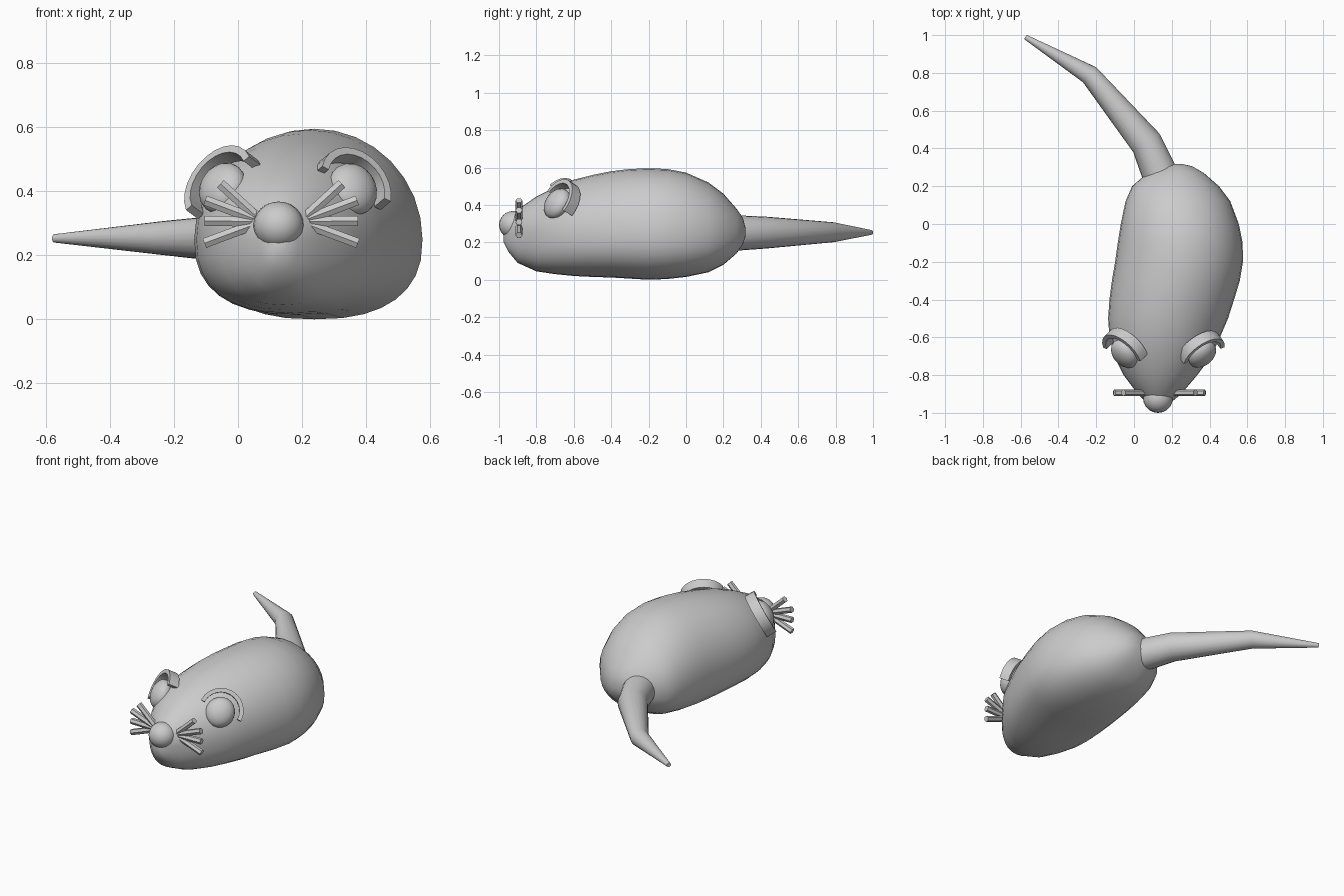
import bpy, bmesh, math
from mathutils import Vector, Matrix

if "Cube" in bpy.data.objects:
    bpy.data.objects.remove(bpy.data.objects["Cube"])


def finish(name, bm, angle=50):
    bmesh.ops.recalc_face_normals(bm, faces=bm.faces)
    me = bpy.data.meshes.new(name)
    bm.to_mesh(me)
    bm.free()
    ob = bpy.data.objects.new(name, me)
    bpy.context.collection.objects.link(ob)
    bpy.ops.object.select_all(action='DESELECT')
    ob.select_set(True)
    bpy.context.view_layer.objects.active = ob
    bpy.ops.object.shade_smooth_by_angle(angle=math.radians(angle))
    return ob


def loft(name, rings, angle=50):
    bm = bmesh.new()
    vs = [[bm.verts.new(p) for p in r] for r in rings]
    n = len(vs[0])
    for a, b in zip(vs, vs[1:]):
        for i in range(n):
            j = (i + 1) % n
            bm.faces.new((a[i], a[j], b[j], b[i]))
    bm.faces.new(vs[0])
    bm.faces.new(vs[-1])
    return finish(name, bm, angle)


def tube(name, pts, radii, sides, angle=50):
    pts = [Vector(p) for p in pts]
    rings = []
    for k, p in enumerate(pts):
        d = (pts[min(k + 1, len(pts) - 1)] - pts[max(k - 1, 0)]).normalized()
        ref = Vector((0, 0, 1)) if abs(d.z) < 0.9 else Vector((0, 1, 0))
        u = d.cross(ref).normalized()
        w = u.cross(d)
        rings.append([p + radii[k] * (u * math.cos(t) + w * math.sin(t))
                      for t in (math.tau * i / sides for i in range(sides))])
    return loft(name, rings, angle)


def ellipsoid(name, frame, scale, centre):
    bm = bmesh.new()
    bmesh.ops.create_uvsphere(bm, u_segments=20, v_segments=12, radius=1)
    bm.transform(Matrix.Translation(centre) @ frame @ Matrix.Diagonal((*scale, 1)))
    return finish(name, bm)


# Body: cross-sections along y as (y, left, right, bottom, top)
sections = [
    (-.975, .11, .15, .20, .25), (-.95, .07, .19, .15, .32), (-.9, .02, .25, .09, .375),
    (-.8, -.055, .335, .045, .445), (-.7, -.105, .41, .03, .495), (-.6, -.13, .455, .02, .535),
    (-.5, -.137, .498, .015, .56), (-.4, -.13, .53, .012, .58), (-.3, -.117, .56, .006, .592),
    (-.2, -.10, .577, 0, .596), (-.1, -.086, .575, .004, .592), (0, -.07, .555, .015, .573),
    (.12, -.045, .51, .04, .52), (.2, -.01, .45, .08, .46), (.27, .07, .37, .14, .38),
    (.305, .14, .31, .19, .33), (.317, .20, .26, .23, .28)]


def section(y, xl, xr, zb, zt, sides=32):
    mid = min(max(.25, zb + .4 * (zt - zb)), zt - .4 * (zt - zb))
    cx, a = (xl + xr) / 2, (xr - xl) / 2
    pts = []
    for i in range(sides):
        c, s = math.cos(math.tau * i / sides), math.sin(math.tau * i / sides)
        e = 1 if s >= 0 else .82          # squarer underside
        x = cx + a * math.copysign(abs(c) ** e, c)
        h = zt - mid if s >= 0 else mid - zb
        pts.append((x, y, mid + h * math.copysign(abs(s) ** e, s)))
    return pts


loft("body", [section(*s) for s in sections])

# Bent tapering tail
tube("tail", [(.17, .2, .25), (.13, .28, .25), (.065, .43, .252), (-.235, .79, .254), (-.575, .99, .253)],
     [.095, .094, .085, .053, .013], 20)

# Nose
ellipsoid("nose", Matrix.Identity(4), (.079, .079, .075), Vector((.127, -.921, .293)))

# Whiskers, mirrored about the nose
for side, label in ((1, "right"), (-1, "left")):
    for k, (dx, z) in enumerate(((.19, .424), (.238, .372), (.24, .308), (.24, .238))):
        tube(f"whisker_{label}_{k + 1}",
             [(.135 + side * .06, -.893, .305), (.135 + side * dx, -.893, z)], [.018, .018], 6, 30)


# Ears: half-ring bands from inner end to outer end, with a flattened eye inside each
def ear_and_eye(label, inner, outer, up):
    a, b = Vector(inner), Vector(outer)
    c, r = (a + b) / 2, (b - a).length / 2
    x = (b - a).normalized()
    up = Vector(up)
    u = (up - x * up.dot(x)).normalized()
    n = x.cross(u)
    if n.y > 0:
        n = -n
    rings = []
    for i in range(13):
        t = math.pi * i / 12
        d = -x * math.cos(t) + u * math.sin(t)
        rings.append([c + d * (r + dr) + n * h
                      for dr, h in ((-.012, -.03), (.012, -.03), (.012, .03), (-.012, .03))])
    loft("ear_" + label, rings, 40)
    frame = Matrix((x, u, n)).transposed().to_4x4()
    ellipsoid("eye_" + label, frame, (.083, .088, .055), c - u * .01 + n * .01)


ear_and_eye("right", (.258, -.715, .46), (.452, -.635, .36), (.03, .075, .085))
ear_and_eye("left", (.045, -.705, .488), (-.135, -.64, .335), (-.03, .09, .08))
